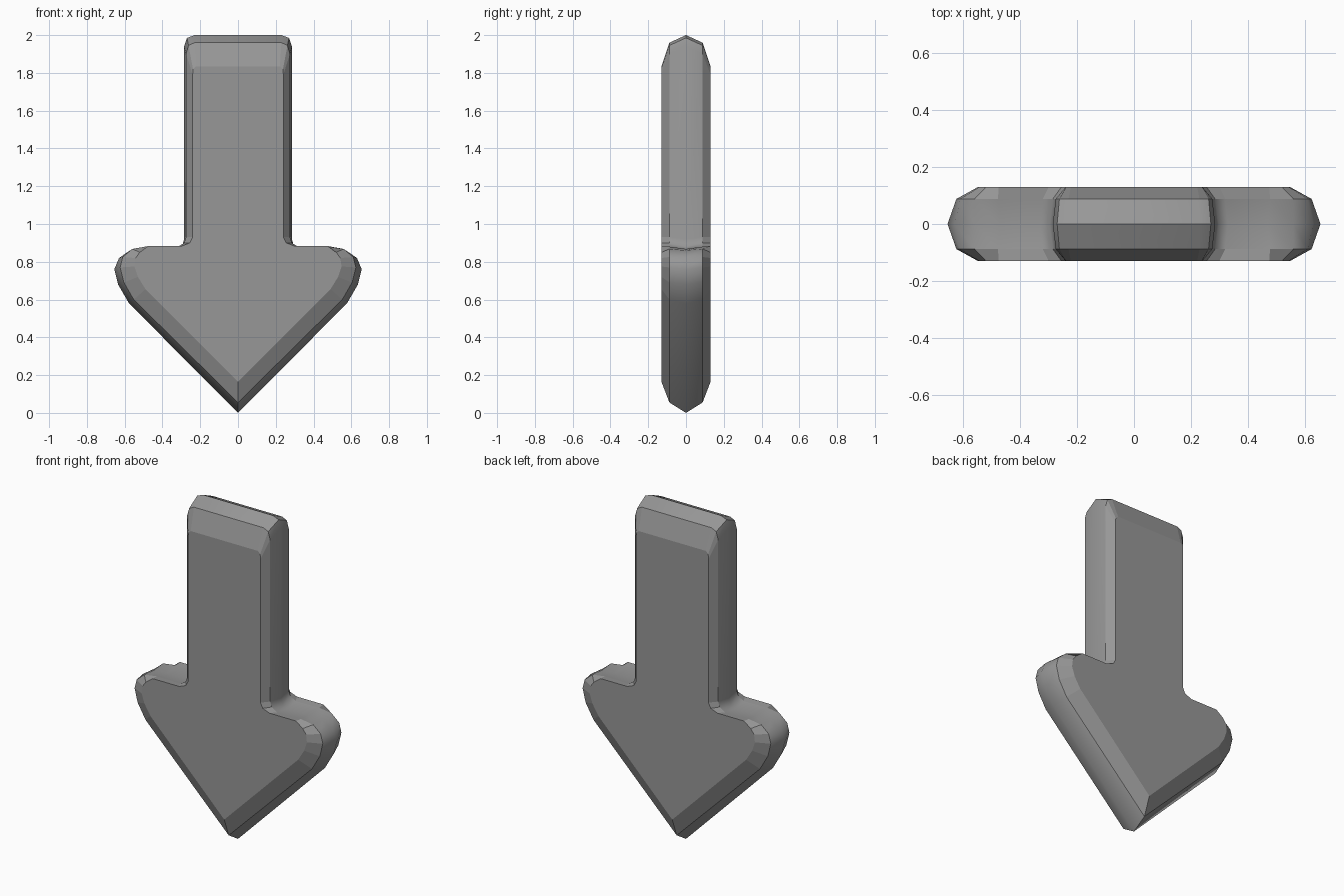
import bpy, bmesh, math

if "Cube" in bpy.data.objects:
    bpy.data.objects.remove(bpy.data.objects["Cube"])

# Half outlines (x, z) from the tip, round the shoulder, up the shaft
CENTRE = [(0, 0), (.577, .58), (.635, .68), (.655, .76), (.63, .82), (.56, .86), (.47, .868),
          (.33, .866), (.297, .88), (.285, .92), (.285, 1.94), (.27, 1.985), (.23, 2.0)]
MIDDLE = [(0, .055), (.552, .6), (.604, .69), (.624, .77), (.61, .825), (.56, .868), (.478, .880),
          (.32, .878), (.285, .9), (.275, .93), (.275, 1.90), (.262, 1.945), (.23, 1.96)]
FACE = [(0, .165), (.49, .655), (.53, .72), (.548, .775), (.542, .82), (.52, .85), (.475, .883),
        (.30, .883), (.255, .9), (.24, .93), (.24, 1.79), (.238, 1.82), (.222, 1.835)]


def full_outline(half):
    return half + [(-x, z) for x, z in reversed(half[1:])]


# Arrow: stack the outlines through the depth and bridge them
bm = bmesh.new()
rings = []
for y, half in ((-.13, FACE), (-.088, MIDDLE), (0, CENTRE), (.088, MIDDLE), (.13, FACE)):
    rings.append([bm.verts.new((x, y, z)) for x, z in full_outline(half)])
n = len(rings[0])
for a, b in zip(rings, rings[1:]):
    for i in range(n):
        j = (i + 1) % n
        bm.faces.new((a[i], a[j], b[j], b[i]))

# Flat front and back
caps = [bm.faces.new(rings[0]), bm.faces.new(list(reversed(rings[-1])))]
bmesh.ops.recalc_face_normals(bm, faces=bm.faces)

# Smooth rounded sides, crisp bevels and flat faces
crisp = set(rings[1]) | set(rings[3])
for f in bm.faces:
    # outer bevel strips touch the front or back and stay faceted
    f.smooth = max(abs(v.co.y) for v in f.verts) < .1
for e in bm.edges:
    if e.calc_face_angle(0) > math.radians(46) or all(v in crisp for v in e.verts):
        e.smooth = False
for f in caps:
    for e in f.edges:
        e.smooth = False

mesh = bpy.data.meshes.new("down_arrow")
bm.to_mesh(mesh)
bm.free()
arrow = bpy.data.objects.new("down_arrow", mesh)
bpy.context.collection.objects.link(arrow)

# Dark grey finish
grey = bpy.data.materials.new("dark_grey")
grey.diffuse_color = (.31, .31, .31, 1)
grey.use_nodes = True
grey.node_tree.nodes["Principled BSDF"].inputs["Base Color"].default_value = grey.diffuse_color
mesh.materials.append(grey)
